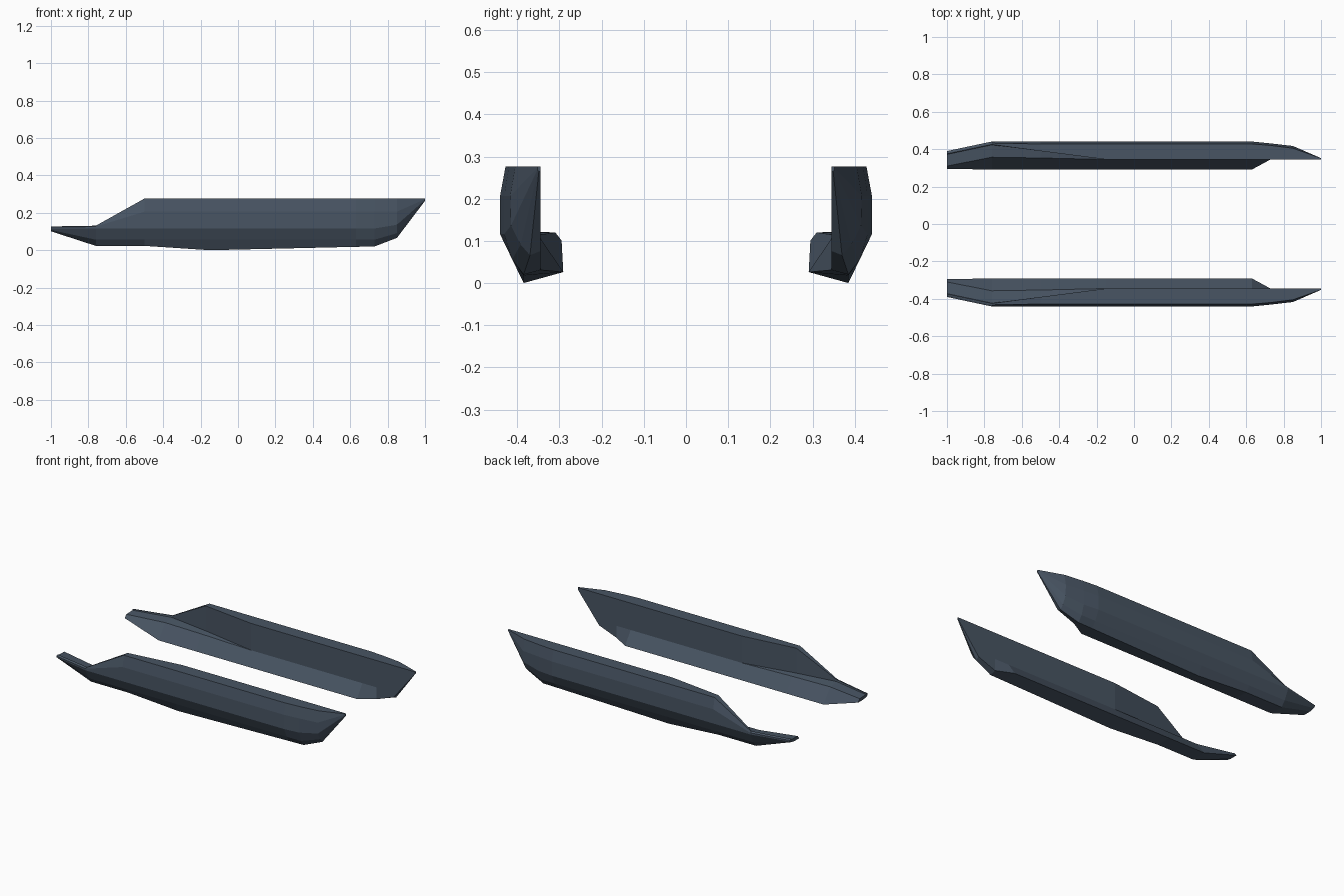
import bpy, bmesh

if "Cube" in bpy.data.objects:
    bpy.data.objects.remove(bpy.data.objects["Cube"])

mat = bpy.data.materials.new("slate_blue")
mat.diffuse_color = (0.065, 0.09, 0.125, 1)
mat.use_nodes = True
mat.node_tree.nodes["Principled BSDF"].inputs["Base Color"].default_value = mat.diffuse_color

# Full cross-section (y, z): wall top, outer side, keel, flange toe, inner ledge
BASE = dict(
    top_in=(0.345, 0.28), top_out=(0.428, 0.28), side_hi=(0.441, 0.21),
    side_lo=(0.441, 0.12), chine=(0.412, 0.06), keel=(0.385, 0.004),
    toe=(0.291, 0.03), ledge_edge=(0.345, 0.11), wall_foot=(0.345, 0.11))

# Stations along x, each listing only what differs from the full section
STATIONS = [
    (-1.0, dict(top_in=(0.375, 0.131), top_out=(0.38, 0.131), side_hi=(0.39, 0.127),
                side_lo=(0.39, 0.12), chine=(0.38, 0.112), keel=(0.35, 0.105),
                toe=(0.295, 0.105), ledge_edge=(0.31, 0.124), wall_foot=(0.372, 0.126))),
    (-0.76, dict(top_in=(0.425, 0.135), top_out=(0.432, 0.135), side_hi=(0.441, 0.13),
                 keel=(0.385, 0.027), ledge_edge=(0.357, 0.117), wall_foot=(0.423, 0.125))),
    (-0.5, dict(top_in=(0.39, 0.28), keel=(0.385, 0.027),
                ledge_edge=(0.353, 0.115), wall_foot=(0.39, 0.122))),
    (-0.15, dict()),
    (0.63, dict(keel=(0.385, 0.022))),
    (0.73, dict(top_out=(0.42, 0.28), side_hi=(0.431, 0.21), side_lo=(0.431, 0.12),
                keel=(0.385, 0.024), toe=(0.345, 0.035))),
    (0.85, dict(top_out=(0.405, 0.28), side_hi=(0.417, 0.21), side_lo=(0.415, 0.14),
                chine=(0.392, 0.095), keel=(0.37, 0.07), toe=(0.345, 0.08))),
    (1.0, dict(top_out=(0.352, 0.28), side_hi=(0.352, 0.277), side_lo=(0.352, 0.273),
               chine=(0.351, 0.27), keel=(0.349, 0.268), toe=(0.345, 0.268),
               ledge_edge=(0.345, 0.272), wall_foot=(0.345, 0.272))),
]


def build_skirt(name, side):
    """Loft the sections into one closed side skirt; side is +1 or -1."""
    bm = bmesh.new()
    rings = []
    for x, changes in STATIONS:
        section = {**BASE, **changes}
        rings.append([bm.verts.new((x, side * y, z)) for y, z in section.values()])
    n = len(BASE)
    for a, b in zip(rings, rings[1:]):
        for i in range(n):
            j = (i + 1) % n
            bm.faces.new((a[i], a[j], b[j], b[i]))
    bm.faces.new(rings[0])
    bm.faces.new(rings[-1])
    bmesh.ops.remove_doubles(bm, verts=bm.verts, dist=0.0005)
    bmesh.ops.triangulate(bm, faces=[f for f in bm.faces if len(f.verts) > 4])
    bmesh.ops.recalc_face_normals(bm, faces=bm.faces)
    # Rest on the ground
    low = min(v.co.z for v in bm.verts)
    bmesh.ops.translate(bm, verts=bm.verts, vec=(0, 0, -low))
    mesh = bpy.data.meshes.new(name)
    bm.to_mesh(mesh)
    bm.free()
    mesh.materials.append(mat)
    obj = bpy.data.objects.new(name, mesh)
    bpy.context.collection.objects.link(obj)


# Mirrored pair of side skirts
build_skirt("side_skirt_back", 1)
build_skirt("side_skirt_front", -1)
